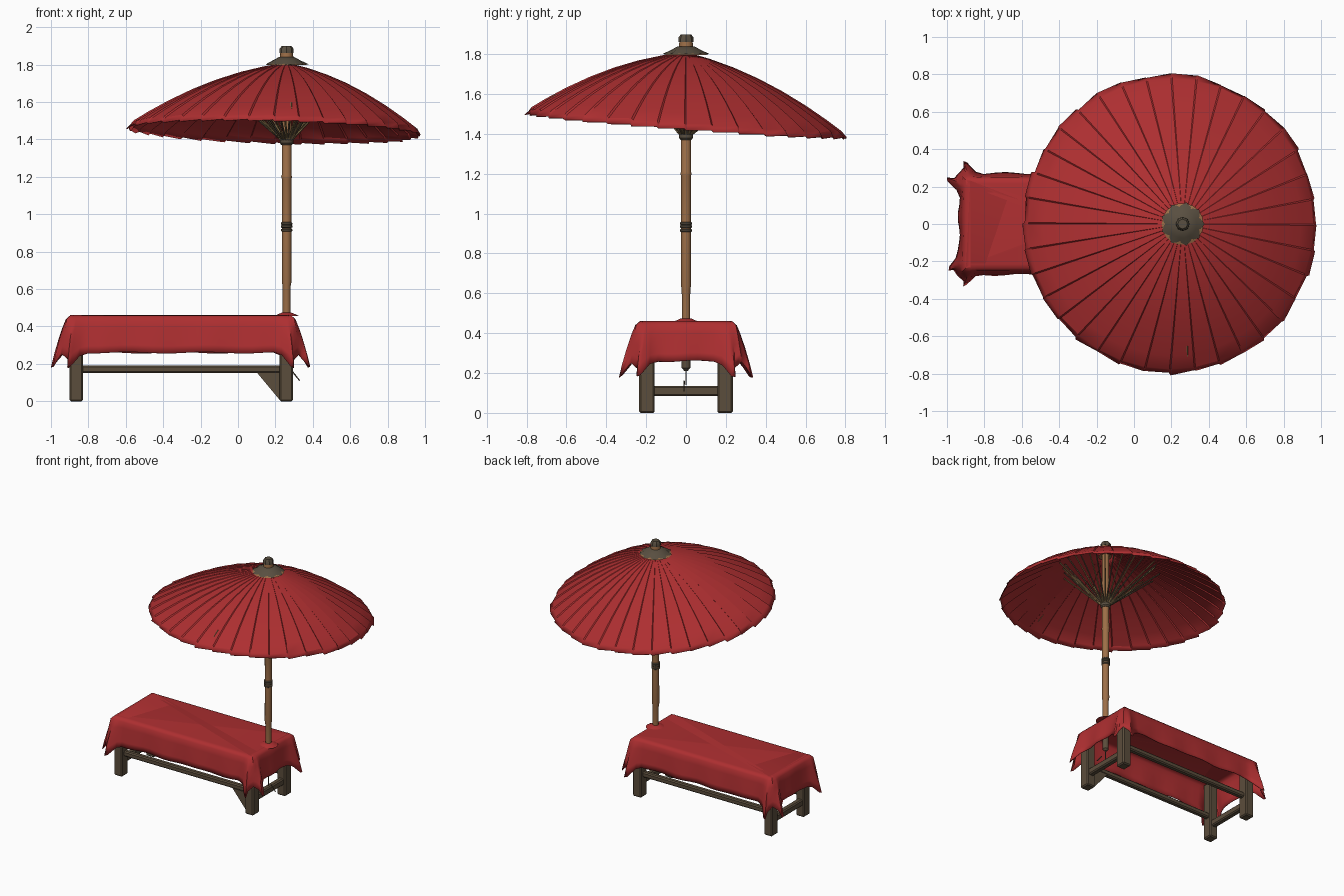
import bpy, math, random
from mathutils import Vector

random.seed(4)
if "Cube" in bpy.data.objects:
    bpy.data.objects.remove(bpy.data.objects["Cube"])


def material(name, color):
    m = bpy.data.materials.new(name)
    m.use_nodes = True
    m.diffuse_color = (*color, 1)
    m.node_tree.nodes["Principled BSDF"].inputs["Base Color"].default_value = (*color, 1)
    return m


RED = material("red cloth", (0.42, 0.028, 0.03))
TAN = material("tan bamboo", (0.34, 0.16, 0.065))
BROWN = material("dark brown wood", (0.105, 0.075, 0.045))
GREY = material("grey brown binding", (0.10, 0.078, 0.052))
OLIVE = material("olive rib", (0.24, 0.16, 0.065))
POLE_X = 0.26


def make(name, verts, faces, mat, smooth=True, thickness=0, angle=35):
    mesh = bpy.data.meshes.new(name)
    mesh.from_pydata(verts, [], faces)
    mesh.materials.append(mat)
    ob = bpy.data.objects.new(name, mesh)
    bpy.context.collection.objects.link(ob)
    bpy.ops.object.select_all(action="DESELECT")
    ob.select_set(True)
    bpy.context.view_layer.objects.active = ob
    if smooth:
        bpy.ops.object.shade_smooth_by_angle(angle=math.radians(angle))
    if thickness:
        mod = ob.modifiers.new("thickness", "SOLIDIFY")
        mod.thickness = thickness
        mod.offset = -1
    return ob


def ring_faces(rows, n):
    """Quads joining closed rings of n points."""
    return [(r * n + i, r * n + (i + 1) % n, (r + 1) * n + (i + 1) % n, (r + 1) * n + i)
            for r in range(rows - 1) for i in range(n)]


def lathe(name, profile, mat, n=14, scallop=0):
    """Turn (radius, height) points around the pole axis; scallop notches the first ring."""
    verts = []
    for k, (r, z) in enumerate(profile):
        for i in range(n):
            q = r * (1 - scallop * (i % 2) * (k == 0))
            a = math.tau * i / n
            verts.append((POLE_X + q * math.cos(a), q * math.sin(a), z))
    top = (len(profile) - 1) * n
    caps = [tuple(reversed(range(n))), tuple(range(top, top + n))]
    return make(name, verts, ring_faces(len(profile), n) + caps, mat)


def sticks(name, pairs, r, mat, n=5):
    """Thin tapered sticks between pairs of points, in one mesh."""
    verts, faces = [], []
    for a, b in pairs:
        a, b = Vector(a), Vector(b)
        q = (b - a).to_track_quat("Z", "Y")
        base = len(verts)
        for p, s in ((a, r), (b, r * 0.8)):
            verts += [p + q @ Vector((s * math.cos(math.tau * i / n), s * math.sin(math.tau * i / n), 0))
                      for i in range(n)]
        faces += [tuple(base + j for j in f) for f in ring_faces(2, n)]
        faces += [tuple(base + i for i in reversed(range(n))), tuple(base + n + i for i in range(n))]
    return make(name, verts, faces, mat)


def beam(name, lo, hi, bevel=0.008):
    """Bevelled timber between two corners."""
    lo, hi = Vector(lo), Vector(hi)
    bpy.ops.mesh.primitive_cube_add(size=1, location=(lo + hi) / 2)
    ob = bpy.context.object
    ob.name = name
    ob.scale = hi - lo
    bpy.ops.object.transform_apply(location=False, rotation=False, scale=True)
    ob.data.materials.append(BROWN)
    mod = ob.modifiers.new("worn edges", "BEVEL")
    mod.width = bevel
    return ob


# Canopy: tilted shallow cone, bulging slightly, with overlapping panels
def canopy_point(a, t, rim=1.0):
    x = 0.195 + 0.785 * rim * math.cos(a)
    y = 0.80 * rim * math.sin(a)
    z = 1.45 - 0.075 * y - 0.025 * (x - 0.195)
    bulge = 0.055 * 4 * t * (1 - t)
    return Vector((POLE_X + (x - POLE_X) * t, y * t, 1.81 + (z - 1.81) * t + bulge))


panels = 36
steps = [0.03, 0.15, 0.3, 0.45, 0.6, 0.75, 0.88, 0.97, 1.0]
edge = [random.uniform(0.985, 1.012) for _ in range(panels * 2)]
verts = []
for t in steps:
    for i in range(panels * 2):
        overlap = i % 2
        a = math.tau * (i // 2 + 0.94 * overlap) / panels
        p = canopy_point(a, t, edge[i] if t == 1.0 else 1.0)
        p.z += 0.009 * overlap * t - (0.012 if t == 1.0 else 0)
        verts.append(p)
canopy_faces = ring_faces(len(steps), panels * 2)
make("canopy", verts, [tuple(reversed(f)) for f in canopy_faces], RED, thickness=0.005, angle=25)

# Stretcher ribs fanning from the lower hub to the canopy
pairs = []
for i in range(32):
    a = math.tau * i / 32
    end = canopy_point(a, random.uniform(0.38, 0.46)) - Vector((0, 0, 0.012))
    start = (POLE_X + 0.032 * math.cos(a), 0.032 * math.sin(a), 1.40)
    pairs.append((start, end))
sticks("light_ribs", pairs[::2], 0.006, OLIVE)
sticks("dark_ribs", pairs[1::2], 0.006, BROWN)

# Bits of rib showing through the cloth
lift = Vector((0, 0, 0.002))
sticks("exposed_rib", [(canopy_point(-1.45, 0.82) + lift, canopy_point(-1.45, 0.89) + lift)], 0.005, OLIVE)

# Pole with joint rings, hubs and finial
lathe("pole", [(0.021, 0.42), (0.022, 0.62), (0.026, 0.64), (0.025, 0.93), (0.026, 1.19),
               (0.029, 1.2), (0.026, 1.21), (0.025, 1.84)], TAN)
lathe("pole_foot", [(0.008, 0.21), (0.022, 0.225), (0.022, 0.43)], BROWN)
for z in (0.915, 0.935, 0.95):
    lathe("pole_binding", [(0.024, z - 0.009), (0.031, z - 0.004), (0.031, z + 0.004), (0.024, z + 0.009)], GREY)
lathe("lower_hub", [(0.028, 1.37), (0.036, 1.38), (0.037, 1.40), (0.046, 1.41), (0.046, 1.43), (0.03, 1.432)], GREY)
lathe("crown_underlay", [(0.112, 1.797), (0.04, 1.828)], TAN, 18)
lathe("crown_skirt", [(0.118, 1.802), (0.075, 1.822), (0.042, 1.84)], GREY, 18, 0.18)
lathe("finial_stem", [(0.036, 1.835), (0.034, 1.868)], TAN)
lathe("finial_cap", [(0.038, 1.862), (0.037, 1.885), (0.026, 1.9)], GREY, 8)
sticks("loose_cord", [((POLE_X, 0, 0.23), (POLE_X, 0, 0.14)),
                      ((0.29, -0.01, 0.16), (0.33, -0.01, 0.11))], 0.004, GREY)

# Bench frame: legs, side rails, end rails and one wedge brace
for side, sy in (("front", -1), ("back", 1)):
    for end, x0, x1 in (("right", -0.9, -0.83), ("left", 0.222, 0.294)):
        ya, yb = sorted((0.157 * sy, 0.235 * sy))
        beam(f"{side}_{end}_leg", (x0, ya, 0), (x1, yb, 0.44))
    beam(f"{side}_rail", (-0.85, 0.19 * sy - 0.02, 0.152), (0.24, 0.19 * sy + 0.02, 0.192))
for end, x in (("right", -0.865), ("left", 0.258)):
    beam(f"{end}_end_rail", (x - 0.022, -0.17, 0.085), (x + 0.022, 0.17, 0.135))
wedge = [(x, y, z) for y in (-0.21, -0.17) for x, z in ((0.1, 0.155), (0.225, 0.005), (0.225, 0.155))]
make("wedge_brace", wedge, [(0, 1, 2), (5, 4, 3), (0, 3, 4, 1), (1, 4, 5, 2), (2, 5, 3, 0)], BROWN, False)

# Cloth: draped rectangle whose corners fold out into two hanging ears each
X0, X1, Y = -0.915, 0.302, 0.25
corners = [Vector(c) for c in ((X0, -Y, 0), (X1, -Y, 0), (X1, Y, 0), (X0, Y, 0))]
near = [0, 0.018, 0.035, 0.052, 0.075, 0.11]
perimeter = []  # position, outward direction, ear amount, direction to nearest corner
for k in range(4):
    a, b = corners[k], corners[(k + 1) % 4]
    length = (b - a).length
    along = (b - a).normalized()
    out = Vector((along.y, -along.x, 0))
    count = max(3, round(length / 0.07))
    middle = [0.11 + (length - 0.22) * j / count for j in range(1, count)]
    for s in near + middle + [length - d for d in reversed(near[1:])]:
        d = min(s, length - s)
        ear = math.exp(-((d - 0.042) / 0.026) ** 2)
        normal = out
        if s == 0:
            before = (a - corners[k - 1]).normalized()
            normal = out + Vector((before.y, -before.x, 0))
        perimeter.append((a + along * s, normal, ear, along * (-1 if s < length / 2 else 1)))
n = len(perimeter)
verts = []
for outset, t in ((-0.035, -0.02), (-0.014, 0), (0.0, 0.08), (0.006, 0.3), (0.012, 0.55), (0.018, 0.8), (0.022, 1)):
    for i, (p, normal, ear, tangent) in enumerate(perimeter):
        f = max(t, 0)
        wave = 0.006 * math.sin(i * 1.3) * f
        q = p + normal * (outset + wave + 0.064 * ear * f) + tangent * (0.035 * ear * f)
        q.z = 0.456 - 0.196 * t - 0.085 * ear * f * f + 0.004 * math.sin(i * 0.9) * f
        verts.append(q)
faces = [tuple(reversed(f)) for f in ring_faces(7, n)] + [tuple(range(n))]
make("table_cloth", verts, faces, RED, thickness=0.005, angle=50)

# Cloth gathered around the pole
lathe("cloth_collar", [(0.07, 0.455), (0.045, 0.466), (0.026, 0.474)], RED)
